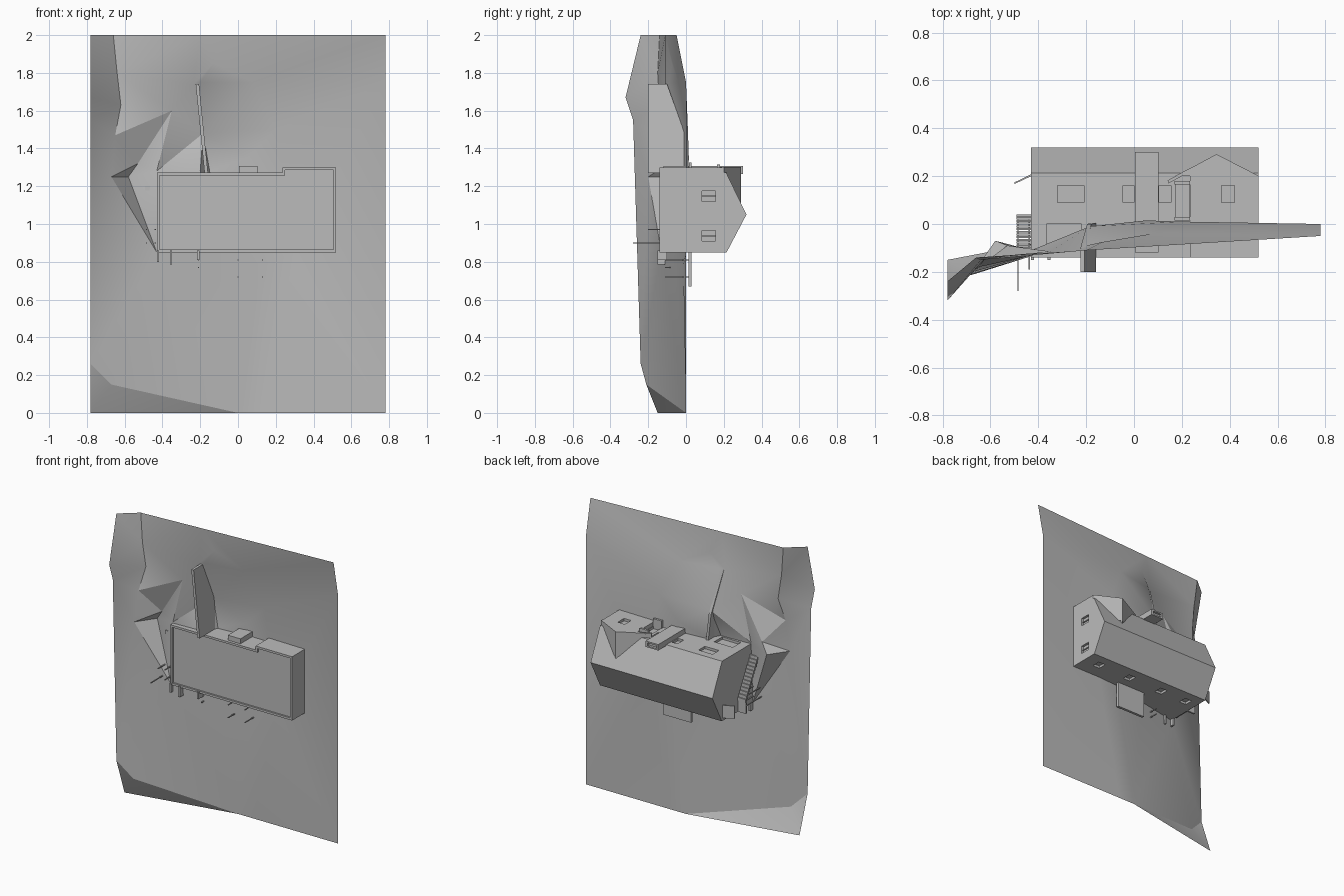
import bpy, bmesh, math
from mathutils import Vector
from mathutils.geometry import delaunay_2d_cdt

if "Cube" in bpy.data.objects:
    bpy.data.objects.remove(bpy.data.objects["Cube"])

grey = bpy.data.materials.new("plain_grey")
grey.diffuse_color = (0.5, 0.5, 0.5, 1)
grey.use_nodes = True
grey.node_tree.nodes["Principled BSDF"].inputs["Base Color"].default_value = grey.diffuse_color


def make(name, verts, faces):
    me = bpy.data.meshes.new(name)
    me.from_pydata(verts, [], faces)
    bm = bmesh.new()
    bm.from_mesh(me)
    bmesh.ops.recalc_face_normals(bm, faces=bm.faces)
    bm.to_mesh(me)
    bm.free()
    me.materials.append(grey)
    ob = bpy.data.objects.new(name, me)
    bpy.context.collection.objects.link(ob)
    return ob


def prism(name, profile, a, b, axis):
    """Extrude a 2D profile from a to b: axis 'x' takes (y, z), axis 'z' takes (x, y)."""
    def place(p, t):
        return (t, p[0], p[1]) if axis == 'x' else (p[0], p[1], t)
    n = len(profile)
    verts = [place(p, a) for p in profile] + [place(p, b) for p in profile]
    faces = [list(range(n)), list(range(n, 2 * n))]
    faces += [[i, (i + 1) % n, n + (i + 1) % n, n + i] for i in range(n)]
    return make(name, verts, faces)


def box(name, x0, x1, y0, y1, z0, z1):
    return prism(name, [(x0, y0), (x1, y0), (x1, y1), (x0, y1)], z0, z1, 'z')


def combine(target, other, op):
    mod = target.modifiers.new("combine", 'BOOLEAN')
    mod.operation, mod.object, mod.solver = op, other, 'EXACT'
    bpy.context.view_layer.objects.active = target
    bpy.ops.object.modifier_apply(modifier=mod.name)
    bpy.data.objects.remove(other)


# terrain: spot heights as (x, z, y)
spots = [
    (-.78, 0, -.15), (0, 0, 0), (.12, 0, 0), (.78, 0, 0),
    (-.78, .26, -.24), (-.67, .15, -.21), (-.78, 1.55, -.28),
    (-.78, 1.67, -.32), (-.78, 2, -.24), (-.67, 1.25, -.2),
    (-.66, 2, -.14), (-.64, 1.8, -.15), (-.62, 1.63, -.14),
    (-.65, 1.47, -.18), (-.58, 1.25, -.07), (-.53, 1.32, -.09),
    (-.43, 1.28, -.11), (-.43, .85, -.13), (-.2, 1.28, -.1),
    (-.235, 1.74, -.11), (-.35, 1.6, -.115), (-.2, 2, -.11),
    (-.15, 1.28, -.01), (-.185, 1.48, -.01), (-.2, 1.75, -.09),
    (-.13, 1.85, -.075), (.05, 1.35, .015), (.2, 1.5, .01),
    (.08, 1.75, -.04), (.78, 1.75, 0), (.78, 2, -.05),
    (-.12, .88, -.07), (.3, .85, 0), (.13, .78, -.015),
]
flat, _, tris, *_ = delaunay_2d_cdt([Vector(s[:2]) for s in spots], [], [], 0, 1e-5)
height = lambda p: min(spots, key=lambda s: (s[0] - p.x) ** 2 + (s[1] - p.y) ** 2)[2]
terrain = make("terrain", [(p.x, height(p), p.y) for p in flat], tris)
bpy.context.view_layer.objects.active = terrain
terrain.select_set(True)
bpy.ops.object.shade_smooth_by_angle(angle=math.radians(25))
terrain.select_set(False)

# house body with gable roof, plus the cross-gable wing
house = prism("house_body", [(-.14, .85), (.215, .85), (.32, 1.05), (.213, 1.272), (-.14, 1.272)],
              -.43, .52, 'x')
wing = prism("wing", [(.235, -.14), (.52, -.14), (.52, .2), (.345, .29), (.17, .2), (.235, .2)],
             1.10, 1.30, 'z')
combine(house, wing, 'UNION')

# recessed underside, windows and doors
cuts = [(-.415, .505, -.16, -.128, .865, 1.257),
        (.25, .505, -.16, -.128, 1.2, 1.285)]
for x0, x1, y0, y1 in [(-.32, -.21, .09, .16), (-.045, 0, .09, .16), (.105, .155, .09, .16),
                       (-.365, -.22, -.09, 0), (.175, .232, .03, .165)]:
    cuts.append((x0, x1, y0, y1, 1.255, 1.29))
cuts.append((.365, .42, .09, .16, 1.283, 1.32))
for x in (.40, .14, -.13, -.34):
    cuts.append((x - .027, x + .027, .09, .15, .83, .867))
for z0 in (.91, 1.12):
    cuts.append((.503, .54, .085, .155, z0, z0 + .055))
for c in cuts:
    combine(house, box("cutter", *c), 'DIFFERENCE')

# window sashes on the gable end
for z in (.937, 1.147):
    box("window_bar", .505, .512, .085, .155, z - .003, z + .003)

# gable rake roof
prism("gable_roof", [(.14, .182), (.345, .292), (.52, .202), (.52, .19), (.345, .28), (.145, .17)],
      1.13, 1.303, 'z')

# chimney with open flue
chimney = box("chimney", .005, .103, -.12, .302, 1.265, 1.307)
combine(chimney, box("flue", .02, .088, .285, .32, 1.275, 1.297), 'DIFFERENCE')

# front entrance
box("door_step", .17, .235, .015, .03, 1.27, 1.325)
box("door_canopy", .17, .235, .165, .18, 1.27, 1.315)

# retaining wall beside the yard, leaning slightly in plan
profile = [(-.2, 1.27), (-.2, 1.74), (-.1, 1.74), (0, 1.46), (.005, 1.27)]
n = len(profile)
lean = lambda z: -.168 - (z - 1.27) * .1
verts = [(lean(z) + s, y, z) for s in (-.009, .009) for y, z in profile]
make("retaining_wall", verts, [range(n), range(n, 2 * n)] +
     [[i, (i + 1) % n, n + (i + 1) % n, n + i] for i in range(n)])

# side stairs up to a landing
steps = 13
for i in range(steps):
    y = -.1 + .135 * i / (steps - 1)
    z = 1.19 - .25 * i / (steps - 1)
    box("stair_step", -.492, -.43, y - .004, y + .004, z - .012, z + .012)
box("landing", -.492, -.43, .025, .037, .85, .94)
prism("side_canopy", [(-.5, .167), (-.43, .2), (-.43, .208), (-.5, .174)], .87, .96, 'z')

# rear deck
box("deck", -.06, .16, .012, .03, .67, .85)


def post(x, z, y0, y1):
    r = .003
    box("support_post", x - r, x + r, y0, y1, z - r, z + r)


# posts under the landing and deck
for z in (.9, .97):
    post(-.485, z, -.28 if z < .95 else -.2, .03)
    post(-.438, z, -.19, .03)
for x in (0, .13):
    for z in (.72, .81):
        post(x, z, -.11, .015)
for z in (.77, .81):
    post(-.21, z, -.11, -.02)

# short wall stubs at the rear base
for x, z in ((-.424, .8), (-.355, .785), (-.21, .81)):
    box("wall_stub", x - .006, x + .006, -.15, -.1, z, .86)
